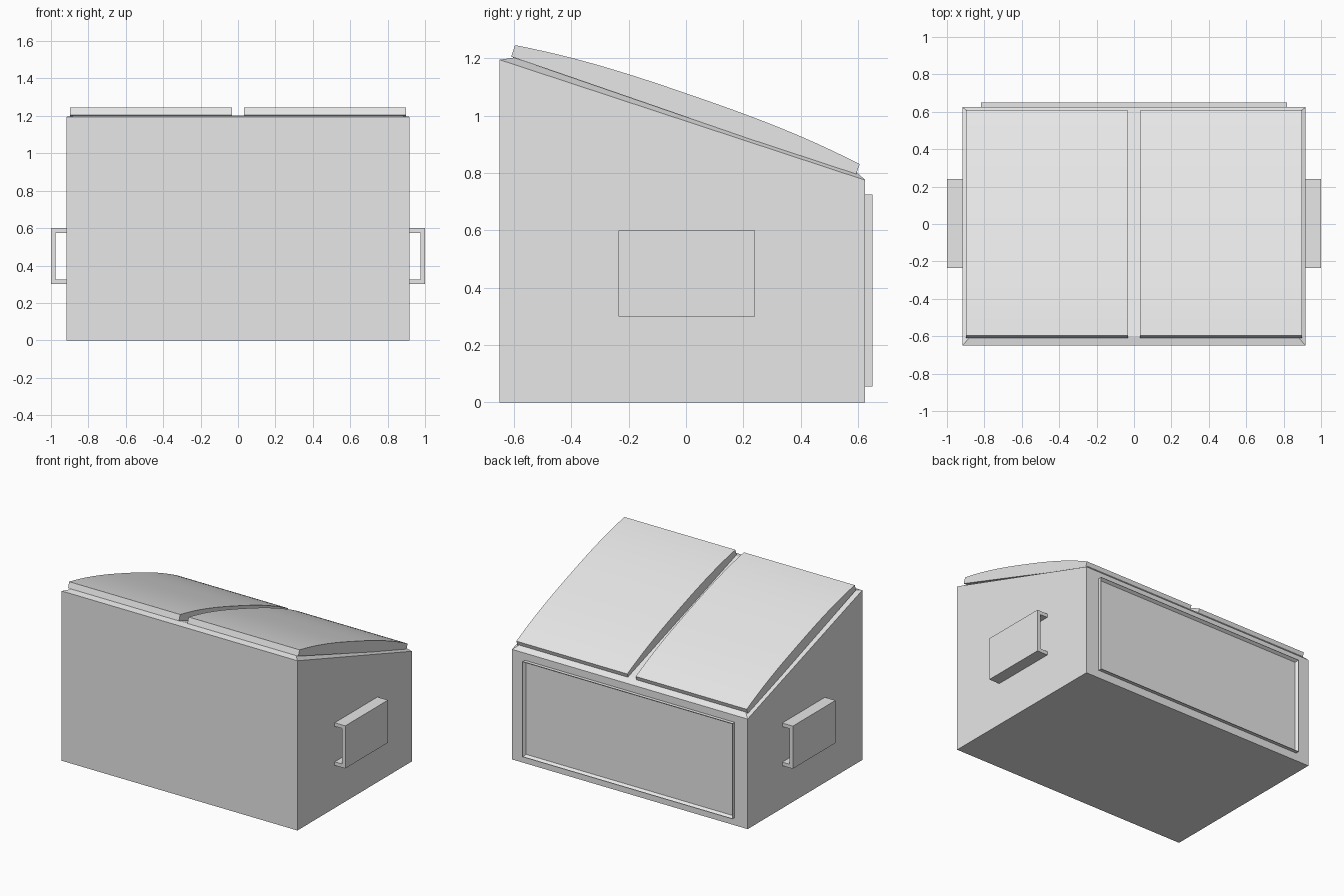
import bpy, bmesh
from mathutils import Vector

cube = bpy.data.objects.get("Cube")
if cube:
    bpy.data.objects.remove(cube, do_unlink=True)

grey = bpy.data.materials.new("plain_grey")
grey.use_nodes = True
GREY = (0.8, 0.8, 0.8, 1)
grey.diffuse_color = GREY
grey.node_tree.nodes["Principled BSDF"].inputs["Base Color"].default_value = GREY


def finish(name, bm):
    bmesh.ops.recalc_face_normals(bm, faces=bm.faces)
    mesh = bpy.data.meshes.new(name)
    bm.to_mesh(mesh)
    bm.free()
    mesh.materials.append(grey)
    obj = bpy.data.objects.new(name, mesh)
    bpy.context.collection.objects.link(obj)
    return obj


def prism(bm, points, axis, start, end):
    """Extrude a closed 2D outline along the x or y axis."""
    def place(p, d):
        return (d, p[0], p[1]) if axis == "x" else (p[0], d, p[1])
    face = bm.faces.new([bm.verts.new(place(p, start)) for p in points])
    out = bmesh.ops.extrude_face_region(bm, geom=[face])
    verts = [g for g in out["geom"] if isinstance(g, bmesh.types.BMVert)]
    bmesh.ops.translate(bm, verts=verts, vec=Vector(place((0, 0), end - start)))


# Wedge body with a slightly raised crown on its sloping top
bm = bmesh.new()
prism(bm, [(-0.65, 0), (0.625, 0), (0.625, 0.775), (-0.65, 1.195)], "x", -0.918, 0.918)
bmesh.ops.recalc_face_normals(bm, faces=bm.faces)
top = max(bm.faces, key=lambda f: f.normal.z)
bmesh.ops.inset_region(bm, faces=[top], thickness=0.062, depth=0.022)
finish("body", bm)

# Two domed lids lying along the slope
low, high = Vector((0.592, 0.791)), Vector((-0.61, 1.206))
run = low - high
up = Vector((-run.y, run.x)).normalized()
STEPS = 24
outline = [low, high]
for i in range(STEPS + 1):
    t = i / STEPS
    rise = 0.042 + 0.036 * (1 - abs(2 * t - 1) ** 2.6)
    outline.append(high + run * t + up * rise)
for side, name in ((-1, "right_lid"), (1, "left_lid")):
    bm = bmesh.new()
    prism(bm, outline, "x", side * 0.033, side * 0.897)
    lid = finish(name, bm)
    bpy.ops.object.select_all(action="DESELECT")
    lid.select_set(True)
    bpy.context.view_layer.objects.active = lid
    bpy.ops.object.shade_smooth_by_angle()

# Channel-shaped side handles
channel = [(0.91, 0.3), (1, 0.3), (1, 0.6), (0.91, 0.6),
           (0.91, 0.575), (0.975, 0.575), (0.975, 0.325), (0.91, 0.325)]
for side, name in ((-1, "right_handle"), (1, "left_handle")):
    bm = bmesh.new()
    prism(bm, [(side * x, z) for x, z in channel], "y", -0.235, 0.24)
    finish(name, bm)

# Back panel with a thin raised rim
bm = bmesh.new()
prism(bm, [(-0.817, 0.055), (0.817, 0.055), (0.817, 0.725), (-0.817, 0.725)], "y", 0.62, 0.65)
bmesh.ops.recalc_face_normals(bm, faces=bm.faces)
back = max(bm.faces, key=lambda f: f.normal.y)
bmesh.ops.inset_region(bm, faces=[back], thickness=0.018)
bmesh.ops.translate(bm, verts=back.verts, vec=(0, -0.02, 0))
finish("back_panel", bm)
